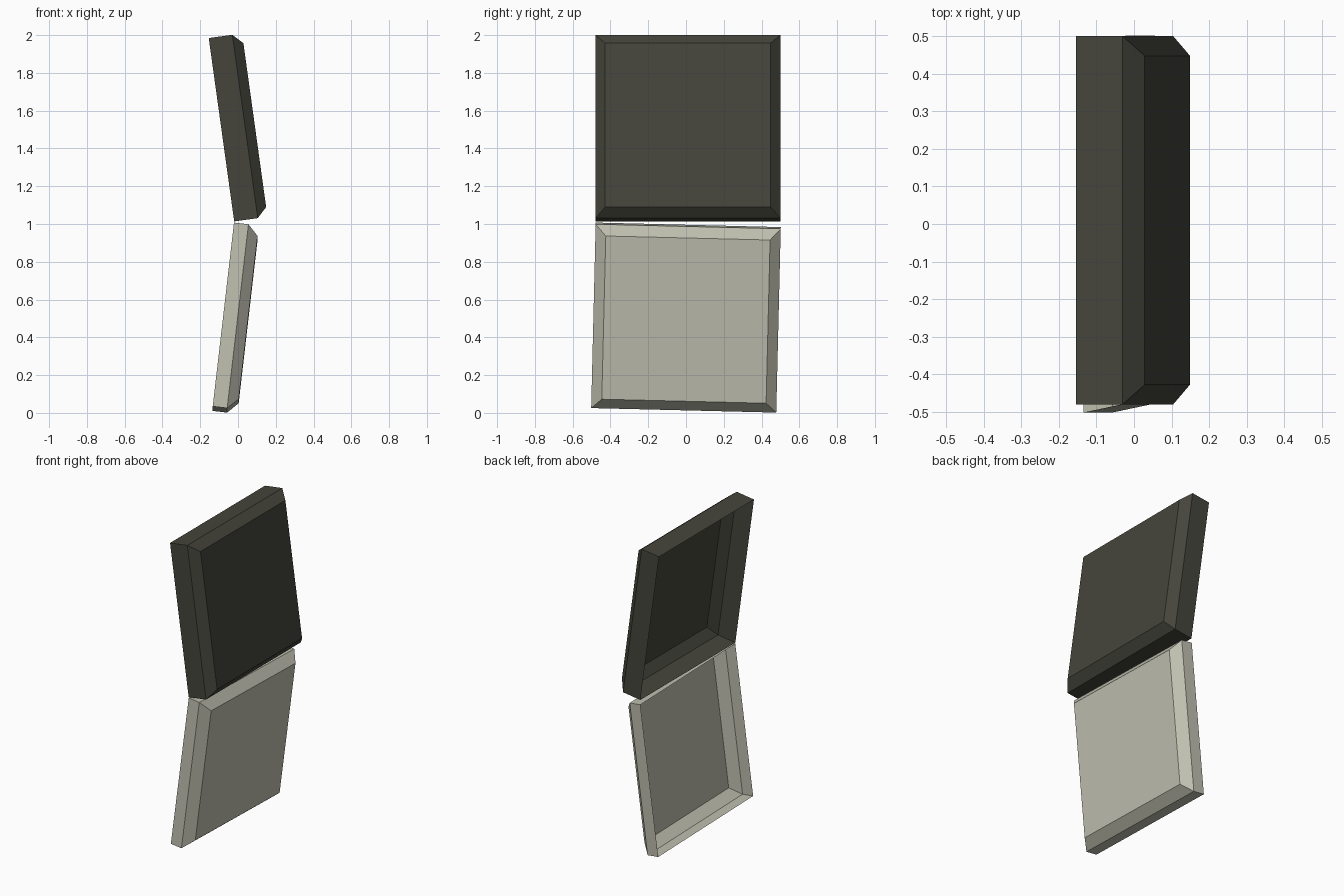
import bpy, bmesh, math
from mathutils import Matrix, Vector

if "Cube" in bpy.data.objects:
    bpy.data.objects.remove(bpy.data.objects["Cube"])


def material(name, rgb):
    m = bpy.data.materials.new(name)
    m.diffuse_color = (*rgb, 1.0)
    m.use_nodes = True
    m.node_tree.nodes["Principled BSDF"].inputs["Base Color"].default_value = m.diffuse_color
    return m


def tray(name, centre, tilt, roll, depth, bevel, mat, size=0.98):
    """Open-backed panel: square rim, straight walls, chamfer and flat front (+x)."""
    h = size / 2
    bm = bmesh.new()
    loops = []
    for x, r in ((0, h), (depth, h), (depth + bevel, h - bevel)):
        loops.append([bm.verts.new((x, sy * r, sz * r))
                      for sy, sz in ((-1, -1), (1, -1), (1, 1), (-1, 1))])
    for a, b in zip(loops, loops[1:]):
        for i in range(4):
            j = (i + 1) % 4
            bm.faces.new((a[i], a[j], b[j], b[i]))
    bm.faces.new(loops[-1])
    bm.normal_update()
    mesh = bpy.data.meshes.new(name)
    bm.to_mesh(mesh)
    bm.free()
    mesh.materials.append(mat)
    ob = bpy.data.objects.new(name, mesh)
    bpy.context.collection.objects.link(ob)
    ob.matrix_world = (Matrix.Translation(Vector(centre))
                       @ Matrix.Rotation(math.radians(roll), 4, 'X')
                       @ Matrix.Rotation(math.radians(tilt), 4, 'Y'))
    return ob


dark = material("dark olive grey", (0.0595, 0.0595, 0.0452))
light = material("pale stone grey", (0.522, 0.522, 0.434))

# Upper dark panel leans back, lower pale panel leans forward with a slight roll
tray("upper_panel", (-0.0875, 0.01, 1.499), -7.9, 0, 0.126, 0.052, dark)
tray("lower_panel", (-0.0775, 0.0, 0.509), 6.6, -1.4, 0.077, 0.055, light)
